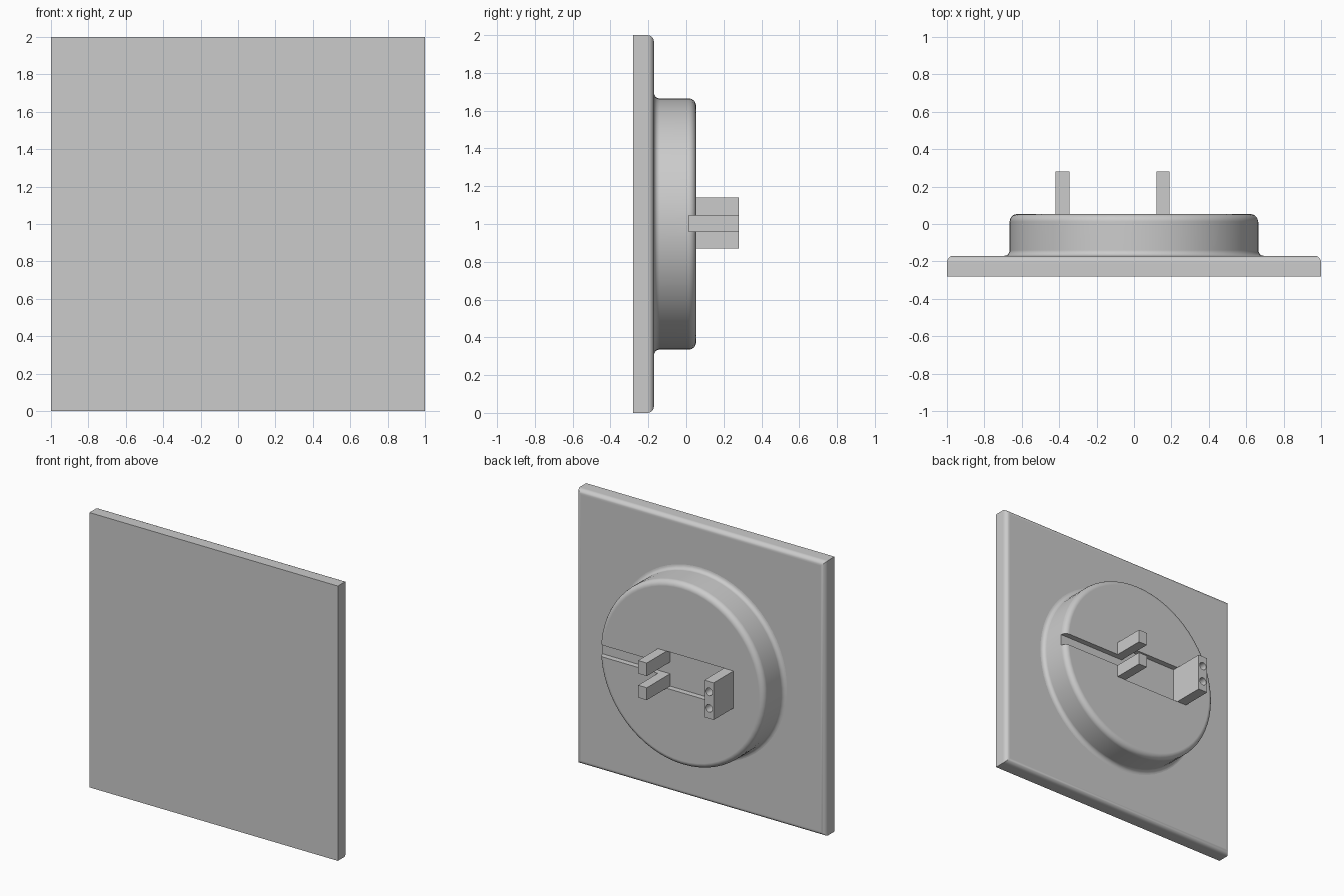
import bpy, bmesh, math
from mathutils import Matrix, Vector

old = bpy.data.objects.get("Cube")
if old:
    bpy.data.objects.remove(old, do_unlink=True)

GREY = (0.6, 0.6, 0.6, 1)
mat = bpy.data.materials.new("plain grey")
mat.use_nodes = True
mat.diffuse_color = GREY
mat.node_tree.nodes["Principled BSDF"].inputs["Base Color"].default_value = GREY

PLATE_FRONT, PLATE_BACK = -0.28, -0.17
FLOOR, DISC_BACK, TIP = 0.012, 0.053, 0.28
LOW, HIGH = 0.87, 1.14            # height range of recess and prongs
SLOT_LOW, SLOT_HIGH = 0.96, 1.045  # height range of the side groove


def finish(name, bm):
    bmesh.ops.recalc_face_normals(bm, faces=bm.faces)
    mesh = bpy.data.meshes.new(name)
    bm.to_mesh(mesh)
    bm.free()
    obj = bpy.data.objects.new(name, mesh)
    mesh.materials.append(mat)
    bpy.context.collection.objects.link(obj)
    return obj


def prism(name, outline, y0, y1, bevel=0):
    """Extrude an x-z outline along y, optionally rounding its back rim."""
    bm = bmesh.new()
    face = bm.faces.new([bm.verts.new((x, y0, z)) for x, z in outline])
    new = bmesh.ops.extrude_face_region(bm, geom=[face])["geom"]
    bmesh.ops.translate(bm, vec=(0, y1 - y0, 0),
                        verts=[g for g in new if isinstance(g, bmesh.types.BMVert)])
    if bevel:
        rim = [e for e in bm.edges if all(abs(v.co.y - y1) < 1e-5 for v in e.verts)]
        bmesh.ops.bevel(bm, geom=rim, offset=bevel, segments=5, profile=0.5,
                        affect='EDGES')
    return finish(name, bm)


def box(name, x0, x1, z0, z1, y0, y1, bevel=0):
    return prism(name, [(x0, z0), (x1, z0), (x1, z1), (x0, z1)], y0, y1, bevel)


def activate(obj):
    bpy.ops.object.select_all(action='DESELECT')
    obj.select_set(True)
    bpy.context.view_layer.objects.active = obj


def cut(obj, cutter):
    cutter.hide_render = True
    mod = obj.modifiers.new("cut", 'BOOLEAN')
    mod.operation, mod.solver, mod.object = 'DIFFERENCE', 'EXACT', cutter
    activate(obj)
    bpy.ops.object.modifier_apply(modifier=mod.name)
    bpy.data.objects.remove(cutter, do_unlink=True)


def smooth(obj):
    activate(obj)
    bpy.ops.object.shade_smooth_by_angle(angle=math.radians(30))
    mod = obj.modifiers.new("flat face normals", 'WEIGHTED_NORMAL')
    mod.keep_sharp = True


def arc(r, y, radius, start, end, steps=5):
    for i in range(steps + 1):
        a = math.radians(start + (end - start) * i / steps)
        yield r + radius * math.cos(a), y + radius * math.sin(a)


# Square plate with a rounded back rim
plate = box("wall_plate", -1, 1, 0, 2, PLATE_FRONT, PLATE_BACK, 0.035)
smooth(plate)

# Round boss: flared foot, straight wall, rounded rim
R, FOOT, RIM = 0.665, 0.03, 0.04
profile = [(0, PLATE_BACK - 0.02), (R + FOOT, PLATE_BACK - 0.02)]
profile += arc(R + FOOT, PLATE_BACK + FOOT, FOOT, 270, 180)
profile += arc(R - RIM, DISC_BACK - RIM, RIM, 0, 90)
profile.append((0, DISC_BACK))
bm = bmesh.new()
verts = [bm.verts.new((r, y, 1)) for r, y in profile]
edges = [bm.edges.new(pair) for pair in zip(verts, verts[1:])]
bmesh.ops.spin(bm, geom=verts + edges, cent=(0, 0, 1), axis=(0, 1, 0),
               angle=math.tau, steps=64)
bmesh.ops.remove_doubles(bm, verts=bm.verts, dist=1e-4)
bmesh.ops.dissolve_limit(bm, angle_limit=0.001, verts=bm.verts, edges=bm.edges)
boss = finish("round_boss", bm)

# Wide recess and the groove leading from it to the rim
LEFT, PRONG_IN, PRONG_OUT = -0.42, 0.12, 0.19
recess = prism("recess_cutter", [
    (LEFT, LOW), (PRONG_IN, LOW), (PRONG_IN, SLOT_LOW), (0.8, SLOT_LOW),
    (0.8, SLOT_HIGH), (PRONG_IN, SLOT_HIGH), (PRONG_IN, HIGH), (LEFT, HIGH)],
    FLOOR, 0.2)
cut(boss, recess)
smooth(boss)

# Pair of prongs either side of the groove
box("lower_prong", PRONG_IN, PRONG_OUT, LOW, SLOT_LOW, FLOOR - 0.01, TIP)
box("upper_prong", PRONG_IN, PRONG_OUT, SLOT_HIGH, HIGH, FLOOR - 0.01, TIP)

# Terminal block with two round sockets
block = box("socket_block", LEFT, LEFT + 0.076, LOW, HIGH, FLOOR - 0.01, TIP)
for z in (0.945, 1.065):
    bm = bmesh.new()
    bmesh.ops.create_cone(
        bm, cap_ends=True, segments=24, radius1=0.028, radius2=0.028, depth=0.2,
        matrix=Matrix.Translation(Vector((LEFT + 0.038, TIP, z)))
        @ Matrix.Rotation(math.pi / 2, 4, 'X'))
    cut(block, finish("socket_cutter", bm))
smooth(block)
